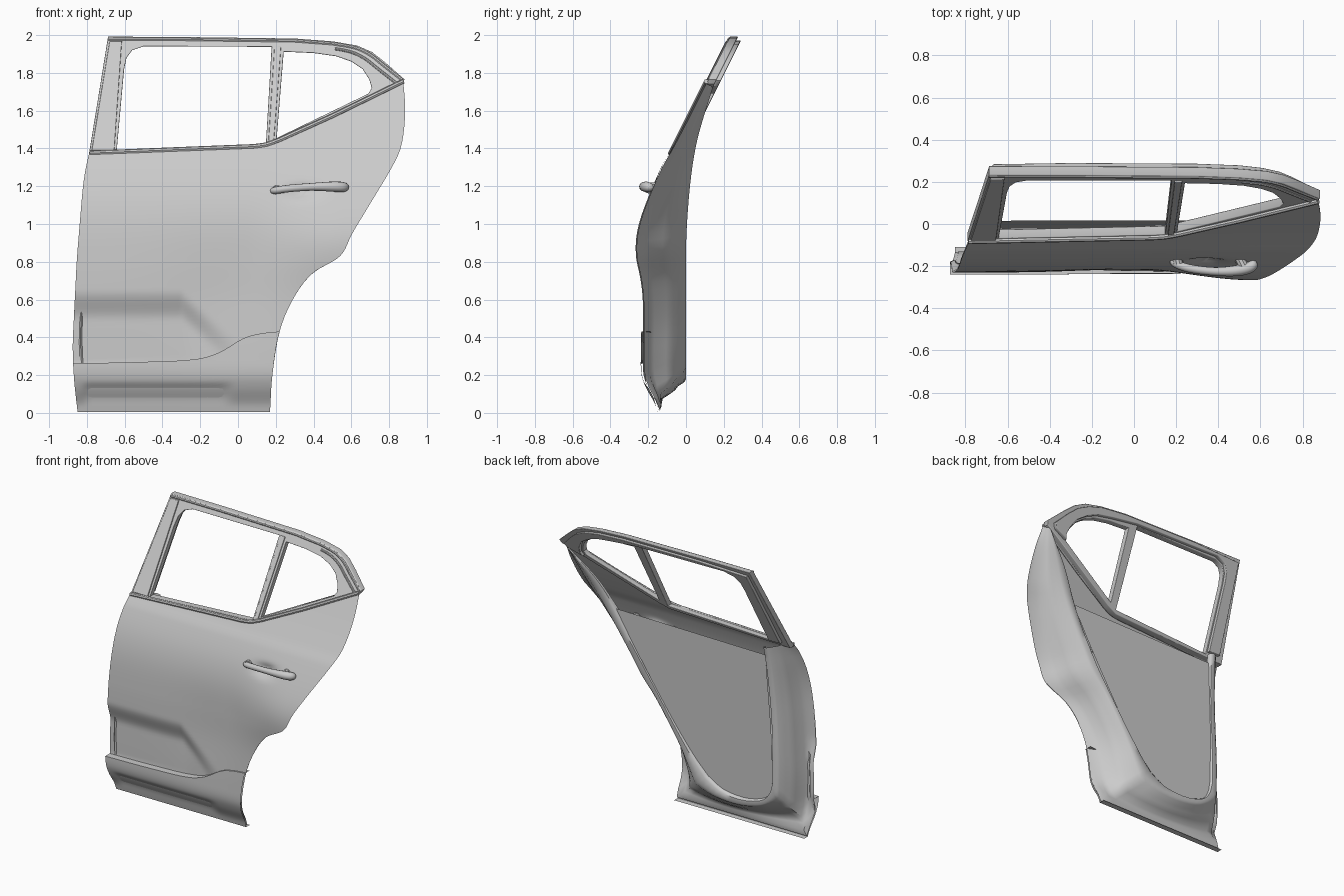
import bpy, bmesh, math
from mathutils import Vector

if "Cube" in bpy.data.objects:
    bpy.data.objects.remove(bpy.data.objects["Cube"])


def hermite(table, t):
    """Smooth value at t from a table of (t, value)."""
    t = min(max(t, table[0][0]), table[-1][0])
    i = 0
    while i < len(table) - 2 and t > table[i + 1][0]:
        i += 1
    def slope(k):
        a, b = table[max(k - 1, 0)], table[min(k + 1, len(table) - 1)]
        return (b[1] - a[1]) / (b[0] - a[0])
    (t0, a), (t1, b) = table[i], table[i + 1]
    h = t1 - t0
    s = (t - t0) / h
    return (a * (2*s**3 - 3*s*s + 1) + b * (3*s*s - 2*s**3)
            + h * slope(i) * (s**3 - 2*s*s + s) + h * slope(i + 1) * (s**3 - s*s))


def along(pts, t):
    """Point at fraction t of a smooth path."""
    k = t * (len(pts) - 1)
    return tuple(hermite([(i, p[c]) for i, p in enumerate(pts)], k) for c in range(len(pts[0])))


def path(pts, n):
    return [along(pts, i / n) for i in range(n + 1)]


def step(a, b, t):
    s = min(max((t - a) / (b - a), 0), 1)
    return s * s * (3 - 2 * s)


def gauss(d):
    return math.exp(-d * d)


def finish(ob, angle=35):
    bpy.ops.object.select_all(action='DESELECT')
    ob.select_set(True)
    bpy.context.view_layer.objects.active = ob
    bpy.ops.object.shade_smooth_by_angle(angle=math.radians(angle))
    return ob


def add_mesh(name, verts, faces, angle=35):
    me = bpy.data.meshes.new(name)
    me.from_pydata(verts, [], faces)
    ob = bpy.data.objects.new(name, me)
    bpy.context.collection.objects.link(ob)
    return finish(ob, angle)


def grid(name, rows, angle=35):
    n = len(rows[0])
    faces = [(j*n + i, j*n + i + 1, j*n + n + i + 1, j*n + n + i)
             for j in range(len(rows) - 1) for i in range(n - 1)]
    return add_mesh(name, [p for r in rows for p in r], faces, angle)


def curve_mesh(name, splines, cyclic, dim, radii=None, **props):
    cu = bpy.data.curves.new(name, 'CURVE')
    cu.dimensions = dim
    for k, v in props.items():
        setattr(cu, k, v)
    for pts in splines:
        sp = cu.splines.new('POLY')
        sp.points.add(len(pts) - 1)
        for i, p in enumerate(pts):
            sp.points[i].co = (*p, 1)
            if radii:
                sp.points[i].radius = radii[i]
        sp.use_cyclic_u = cyclic
    tmp = bpy.data.objects.new(name + "_tmp", cu)
    bpy.context.collection.objects.link(tmp)
    bpy.context.view_layer.update()
    me = bpy.data.meshes.new_from_object(tmp.evaluated_get(bpy.context.evaluated_depsgraph_get()))
    bpy.data.objects.remove(tmp)
    ob = bpy.data.objects.new(name, me)
    bpy.context.collection.objects.link(ob)
    return ob


def plane(z):
    return -0.08 + 0.5 * (z - 1.38)


def plate(name, loops, y0, y1):
    """Flat plate with holes, leaning along the window plane."""
    ob = curve_mesh(name, [[(x, z, 0) for x, z in lp] for lp in loops], True, '2D',
                    fill_mode='BOTH', extrude=(y1 - y0) / 2 - 0.004, bevel_depth=0.004, offset=-0.004)
    for v in ob.data.vertices:
        x, z, d = v.co
        v.co = (x, plane(z) + (y0 + y1) / 2 - d, z)
    return finish(ob)


def strip(name, pts, r, off=0.0):
    ob = curve_mesh(name, [[(x, plane(z) + off, z) for x, z in pts]], False, '3D',
                    bevel_depth=r, bevel_resolution=2, use_fill_caps=True)
    return finish(ob)


# outer surface depth
BASE = [(0, -.14), (.05, -.155), (.13, -.2), (.2, -.225), (.3, -.23), (.6, -.23), (.8, -.228), (1, -.215),
        (1.15, -.185), (1.3, -.13), (1.38, -.085), (1.55, .005), (1.8, .13), (2, .23)]


def surf(x, z, scoop=True):
    y = hermite(BASE, z)
    y -= .042 * step(.05, .55, x) * gauss((z - .9) / .22)
    y += .015 * gauss((x + .05) / .3) * gauss((z - .65) / .3)
    if scoop:
        top = .65 - .9 * max(0, x + .3)
        y += .045 * step(.12, -.3, x) * step(top, top - .16, z) * step(.15, .27, z)
        y += .03 * gauss((x - .34) / .08) * gauss((z - 1.17) / .035)
    return y


LEFT = [(-.85, .012), (-.868, .18), (-.875, .35), (-.868, .52), (-.86, .68), (-.855, .78), (-.848, .88),
        (-.838, 1.), (-.828, 1.12), (-.818, 1.22), (-.803, 1.31), (-.785, 1.385)]
RIGHT = [(.17, .015), (.182, .2), (.22, .43), (.29, .6), (.39, .735), (.54, .83), (.605, .95), (.695, 1.1),
         (.82, 1.31), (.868, 1.43), (.885, 1.6), (.875, 1.755)]
BELT = [(-.785, 1.375), (-.3, 1.395), (.08, 1.41), (.15, 1.42), (.22, 1.445), (.5, 1.572), (.875, 1.755)]

# outer skin
rows = []
for j in range(91):
    v = j / 90
    (xl, zl), (xr, zr) = along(LEFT, v), along(RIGHT, v)
    row = []
    for i in range(91):
        u = i / 90
        x, z = xl + (xr - xl) * u, zl + (zr - zl) * u
        kink = hermite(BELT, -.785 + 1.66 * u) - (1.385 + .37 * u)
        z += kink * v ** 3
        row.append((x, surf(x, z), z))
    rows.append(row)
grid("outer_skin", rows)

# lower trim
TRIM = [(-.88, .262), (-.5, .27), (-.22, .285), (-.1, .32), (.03, .395), (.12, .42), (.23, .432)]
zl_x, zr_x = [(z, x) for x, z in LEFT], [(z, x) for x, z in RIGHT]
rows = []
for j in range(-1, 26):
    k = min(max(j / 24, 0), 1)
    row = []
    for i in range(61):
        u = i / 60
        x = -.875 + 1.08 * u
        for _ in range(3):
            z = .004 + (hermite(TRIM, x) - .004) * k
            x = hermite(zl_x, z) * (1 - u) + hermite(zr_x, z) * u
        y = surf(x, z, False) - .01
        y += .012 * step(.17, .12, z) * step(-.84, -.78, x) * step(0, -.1, x) * step(.03, .1, z)
        row.append((x, -.11 if j < 0 else (y + .05 if j > 24 else y), z))
    rows.append(row)
grid("lower_trim", rows)

# inner liner: ring lofted from the door edge to the panel opening
RING_L = [(-.63, 1.36), (-.645, 1.1), (-.665, .75), (-.67, .42)]
RING_B = [(-.67, .42), (-.655, .33), (-.6, .26), (-.45, .22), (-.28, .235), (-.16, .3)]
RING_R = [(-.16, .3), (-.05, .42), (.1, .62), (.26, .86), (.4, 1.08), (.53, 1.3), (.66, 1.52), (.83, 1.71)]
outer = path(LEFT[::-1], 24)[:-1] + path([LEFT[0], RIGHT[0]], 16)[:-1] + path(RIGHT, 36)
inner = path(RING_L, 24)[:-1] + path(RING_B, 16)[:-1] + path(RING_R, 36)
YIN = [(0, 0), (.6, 0), (1, .005), (1.4, .05), (1.75, .15)]
PROFILE = [(0, 0), (.1, .06), (.2, .1), (.3, .2), (.42, .5), (.52, .68), (.62, .78), (.72, .95), (.8, 1), (.95, 1),
           (1, .93), (1.01, .75)]
rows = []
for t, w in PROFILE:
    row = []
    for (ax, az), (bx, bz) in zip(outer, inner):
        x, z = ax + (bx - ax) * t, az + (bz - az) * t
        y0 = surf(ax, az) + .005 if t < .15 else surf(x, z, False) + .015
        row.append((x, y0 + (hermite(YIN, z) - y0) * w, z))
    rows.append(row)
grid("inner_liner", rows, 50)

# flat inner panel
pts = [p for p in inner if p[1] < 1.32]
add_mesh("inner_panel", [(x, -.03 + .035 * z, z) for x, z in pts], [tuple(range(len(pts)))])

# window frame with two openings
frame = [(-.79, 1.365), (-.74, 1.67), (-.688, 1.992), (-.3, 1.99), (.3, 1.982), (.5, 1.967), (.63, 1.945),
         (.71, 1.91), (.78, 1.855), (.882, 1.765), (.87, 1.74), (.22, 1.43), (.14, 1.4)]
front_hole = [(-.642, 1.39), (-.603, 1.82), (-.59, 1.88), (-.56, 1.92), (-.5, 1.94), (.178, 1.938), (.148, 1.425)]
rear_hole = [(.205, 1.455), (.242, 1.912), (.4, 1.905), (.52, 1.888), (.6, 1.86), (.66, 1.82), (.695, 1.765),
             (.708, 1.72), (.69, 1.69)]
plate("window_frame", [frame, front_hole, rear_hole], .006, .05)

# inner window rail, set in from the outer frame
rail = [(-.74, 1.4), (-.67, 1.96), (-.3, 1.972), (.3, 1.965), (.5, 1.95), (.61, 1.925), (.69, 1.89), (.75, 1.84),
        (.83, 1.76), (.81, 1.73), (.707, 1.69), (.72, 1.72), (.705, 1.77), (.67, 1.825), (.6, 1.87), (.52, 1.9),
        (.4, 1.918), (.2, 1.94), (-.49, 1.95), (-.565, 1.925), (-.598, 1.88), (-.61, 1.82), (-.65, 1.4)]
plate("inner_window_rail", [rail], .048, .075)

# pillar cover and divider seal
plate("pillar_cover", [[(-.775, 1.39), (-.68, 1.968), (-.615, 1.968), (-.655, 1.39)]], -.004, .012)
plate("divider_seal", [[(.16, 1.425), (.193, 1.94), (.228, 1.94), (.19, 1.44)]], -.002, .012)

# mouldings along belt and roof
strip("belt_moulding", BELT[:2] + path(BELT[2:5], 8) + BELT[5:], .013, 0)
roof = [(-.688, 1.978), (-.3, 1.977), (.3, 1.969)] + path([(.5, 1.954), (.62, 1.932), (.7, 1.895), (.77, 1.84),
                                                         (.87, 1.762)], 12)
strip("roof_moulding", roof, .01, .01)
strip("rear_corner_moulding", [(x - .028, z - .02) for x, z in roof[4:]], .008, .006)

# door handle
HANDLE = [(.175, -.165, 1.175), (.2, -.19, 1.178), (.27, -.212, 1.188), (.38, -.225, 1.196), (.48, -.222, 1.198),
          (.55, -.205, 1.196), (.578, -.175, 1.194)]
spine = path(HANDLE, 36)
radii = [max(.08, (1 - abs(2 * i / 36 - 1) ** 6) ** .5) * (.75 + .35 * step(.35, .56, p[0]))
         for i, p in enumerate(spine)]
finish(curve_mesh("door_handle", [spine], False, '3D', radii, bevel_depth=.026, bevel_resolution=4,
                  use_fill_caps=True))
finish(curve_mesh("handle_base", [[(.5, -.16, 1.195), (.52, -.2, 1.196)], [(.2, -.15, 1.18), (.21, -.19, 1.18)]],
                  False, '3D', bevel_depth=.025, bevel_resolution=3, use_fill_caps=True))
